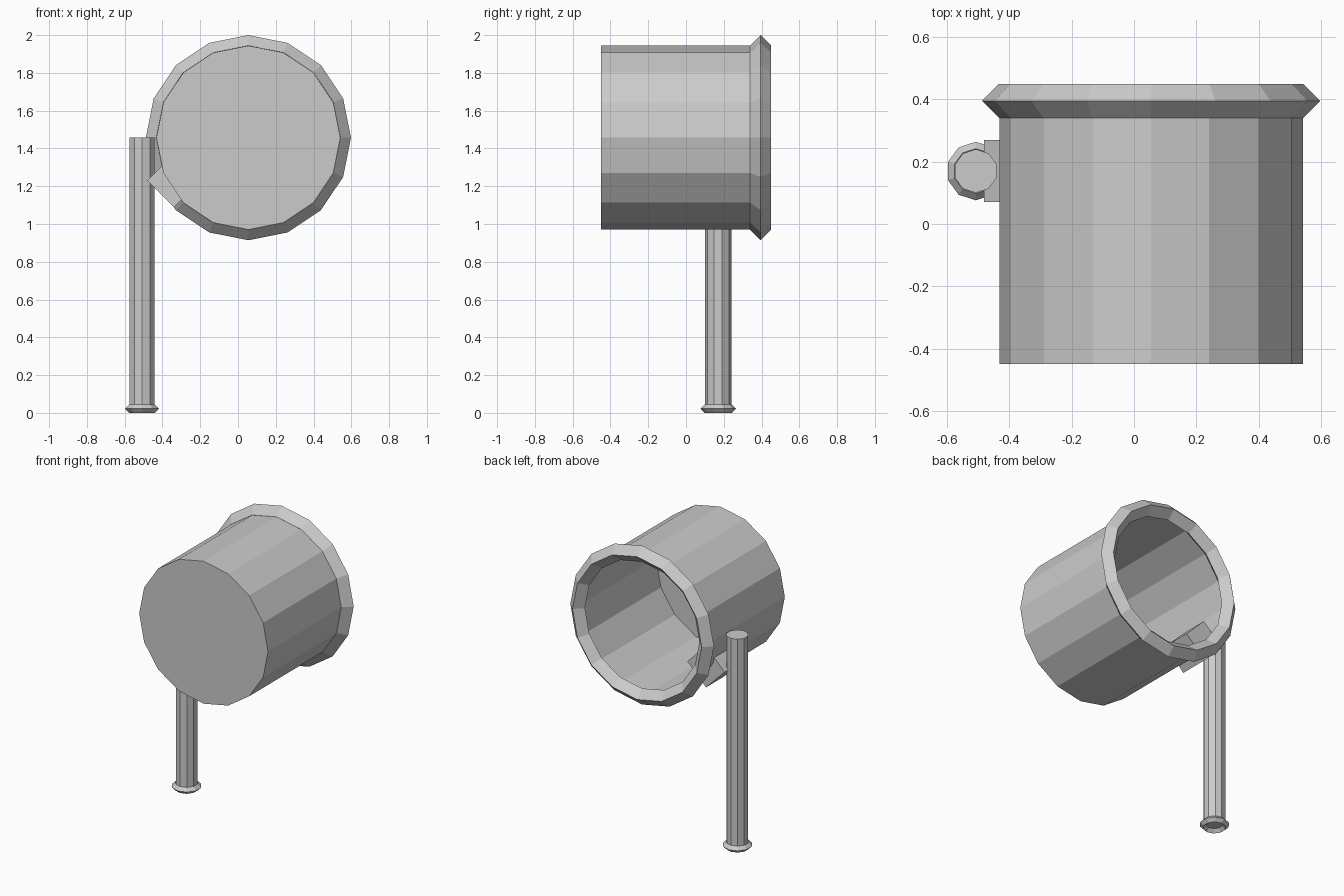
import bpy, bmesh
from math import sin, cos, pi
from mathutils import Matrix, Vector

cube = bpy.data.objects.get("Cube")
if cube:
    bpy.data.objects.remove(cube, do_unlink=True)

grey = bpy.data.materials.new("light grey")
grey.use_nodes = True
GREY = (0.6, 0.6, 0.6, 1)
grey.diffuse_color = GREY
grey.node_tree.nodes["Principled BSDF"].inputs["Base Color"].default_value = GREY


def finish(name, bm, matrix):
    """Turn a bmesh into a placed, flat-shaded grey object."""
    bmesh.ops.recalc_face_normals(bm, faces=bm.faces)
    bm.transform(matrix)
    mesh = bpy.data.meshes.new(name)
    bm.to_mesh(mesh)
    bm.free()
    mesh.materials.append(grey)
    obj = bpy.data.objects.new(name, mesh)
    bpy.context.collection.objects.link(obj)
    return obj


def tube(name, sides, radius, low, high, matrix, open_top=False):
    """Prism along local z with its first corner on local +y."""
    bm = bmesh.new()
    rings = []
    for z in (low, high):
        rings.append([bm.verts.new((radius * sin(2 * pi * i / sides),
                                    radius * cos(2 * pi * i / sides), z))
                      for i in range(sides)])
    a, b = rings
    for i in range(sides):
        j = (i + 1) % sides
        bm.faces.new((a[i], a[j], b[j], b[i]))
    bm.faces.new(a)
    if not open_top:
        bm.faces.new(b)
    return finish(name, bm, matrix)


def diamond_ring(name, sides, major, minor, matrix):
    """Ring around local z with a four-sided cross-section."""
    bm = bmesh.new()
    loops = []
    for i in range(sides):
        t = 2 * pi * i / sides
        loops.append([])
        for k in range(4):
            r = major + minor * cos(k * pi / 2)
            loops[i].append(bm.verts.new((r * sin(t), r * cos(t),
                                          minor * sin(k * pi / 2))))
    for i in range(sides):
        a, b = loops[i], loops[(i + 1) % sides]
        for k in range(4):
            m = (k + 1) % 4
            bm.faces.new((a[k], b[k], b[m], a[m]))
    return finish(name, bm, matrix)


# Cup: thin-walled, closed at the front, open at the back
cup_frame = Matrix.Translation((0.055, 0, 1.457)) @ Matrix.Rotation(-pi / 2, 4, 'X')
cup = tube("cup", 16, 0.487, -0.45, 0.395, cup_frame, open_top=True)
diamond_ring("cup_rim", 16, 0.488, 0.055,
             cup_frame @ Matrix.Translation((0, 0, 0.395)))

# Handle with a collar at the foot
handle_x, handle_y = -0.508, 0.17
handle_frame = Matrix.Translation((handle_x, handle_y, 0))
tube("handle", 10, 0.07, 0.022, 1.457, handle_frame)
diamond_ring("handle_collar", 10, 0.072, 0.022,
             handle_frame @ Matrix.Translation((0, 0, 0.022)))

# Block that joins the handle to the cup wall
bm = bmesh.new()
bmesh.ops.create_cube(bm, size=0.2)
finish("handle_block", bm,
       Matrix.Translation((-0.34, handle_y, 1.23)) @ Matrix.Rotation(pi / 4, 4, 'Y'))
